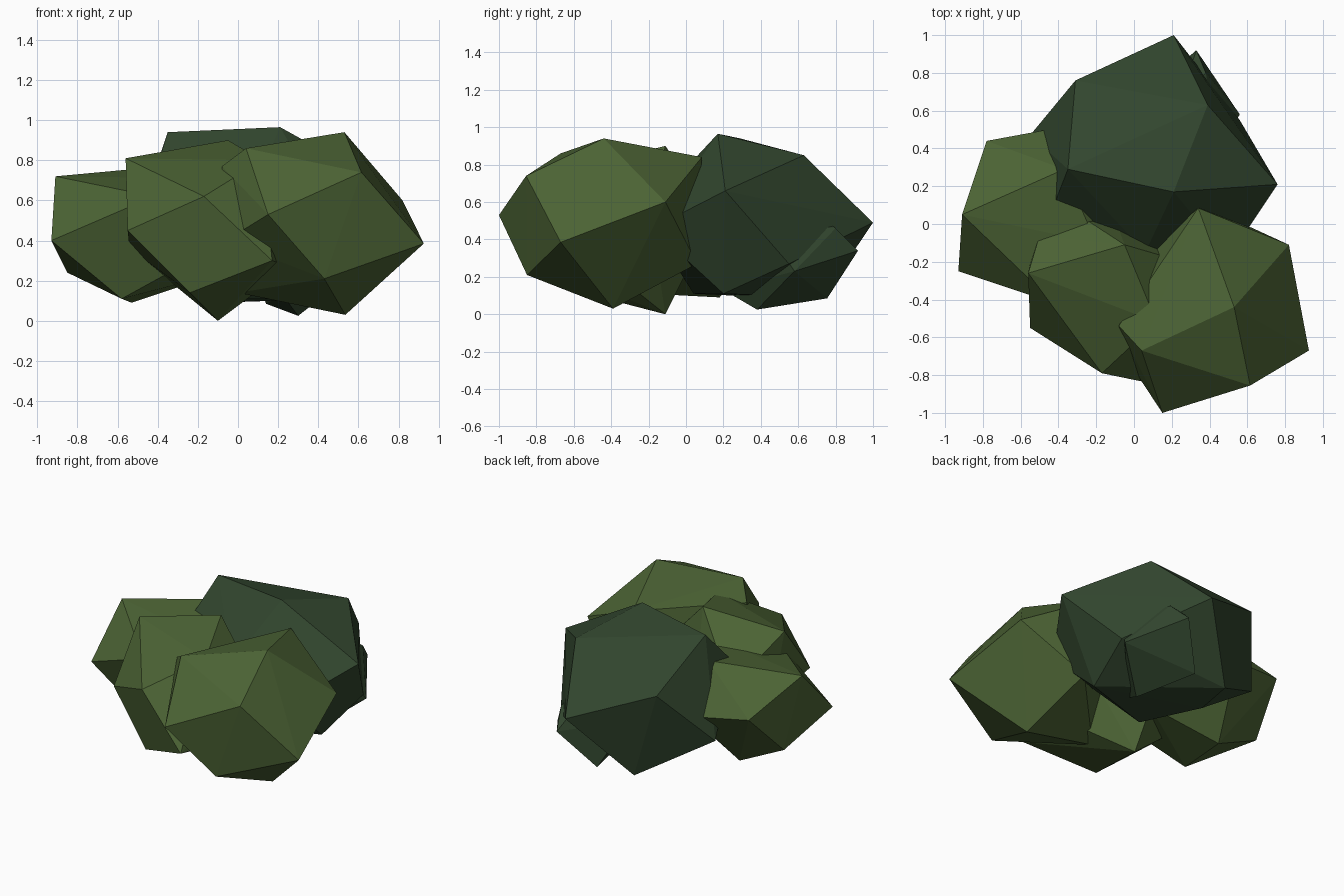
import bpy, bmesh


def material(name, rgb):
    m = bpy.data.materials.new(name)
    m.diffuse_color = (*rgb, 1)
    return m


leaf = material("leaf_green", (0.072, 0.126, 0.035))
dark_leaf = material("dark_leaf_green", (0.031, 0.060, 0.027))


def clump(name, mat, corners):
    """Faceted foliage lump: convex skin around a few corner points."""
    bm = bmesh.new()
    for c in corners:
        bm.verts.new(c)
    bmesh.ops.convex_hull(bm, input=bm.verts)
    loose = [v for v in bm.verts if not v.link_faces]
    bmesh.ops.delete(bm, geom=loose, context='VERTS')
    bmesh.ops.recalc_face_normals(bm, faces=bm.faces)
    me = bpy.data.meshes.new(name)
    bm.to_mesh(me)
    bm.free()
    me.materials.append(mat)
    ob = bpy.data.objects.new(name, me)
    bpy.context.collection.objects.link(ob)
    return ob


# Front right clump
clump("right_clump", leaf, [
    (.53, -.44, .94), (.615, -.855, .74), (.82, -.11, .60), (.926, -.67, .385),
    (.535, -.39, .03), (.43, -.85, .21), (.15, -1.0, .53), (.04, -.67, .86),
    (.34, .085, .84), (.45, .06, .27), (-.08, -.54, .77), (-.06, -.68, .40),
    (.0, -.40, .14), (.04, -.18, .48)])

# Front middle clump
clump("middle_clump", leaf, [
    (-.05, -.11, .90), (-.56, -.26, .81), (-.17, -.79, .62), (-.55, -.55, .45),
    (-.10, -.11, 0), (-.24, -.65, .14), (.17, -.86, .30), (.12, -.52, .80),
    (-.50, -.06, .68), (-.25, .02, .71), (-.54, -.15, .36), (.26, -.20, .58),
    (.26, -.45, .27), (-.12, .08, .38)])

# Left clump
clump("left_clump", leaf, [
    (-.91, .05, .72), (-.93, -.25, .40), (-.78, .44, .53), (-.85, .16, .24),
    (-.53, .18, .09), (-.58, -.20, .11), (-.42, -.42, .62), (-.37, .29, .77),
    (-.40, .51, .48), (-.20, -.10, .71), (-.08, .06, .24), (-.06, .30, .46),
    (-.18, -.34, .33)])

# Large dark clump at the back
clump("back_clump", dark_leaf, [
    (.21, .17, .965), (-.35, .29, .94), (.39, .63, .85), (.76, .21, .66),
    (.21, 1.0, .49), (-.31, .76, .69), (-.55, .47, .34), (-.12, .73, .09),
    (.56, .55, .27), (.49, .20, .11), (-.01, .04, .11), (-.17, .45, .09),
    (.06, -.15, .62), (-.42, .11, .72), (.50, -.18, .46), (-.26, .13, .28)])

# Small dark clump low on the back right
clump("low_clump", dark_leaf, [
    (.33, .92, .34), (.14, .755, .085), (.30, .38, .025), (.22, .20, .13),
    (.56, .58, .23), (.38, .80, .46), (.20, .28, .42), (.45, .40, .50),
    (.24, .65, .58), (.04, .55, .35)])
